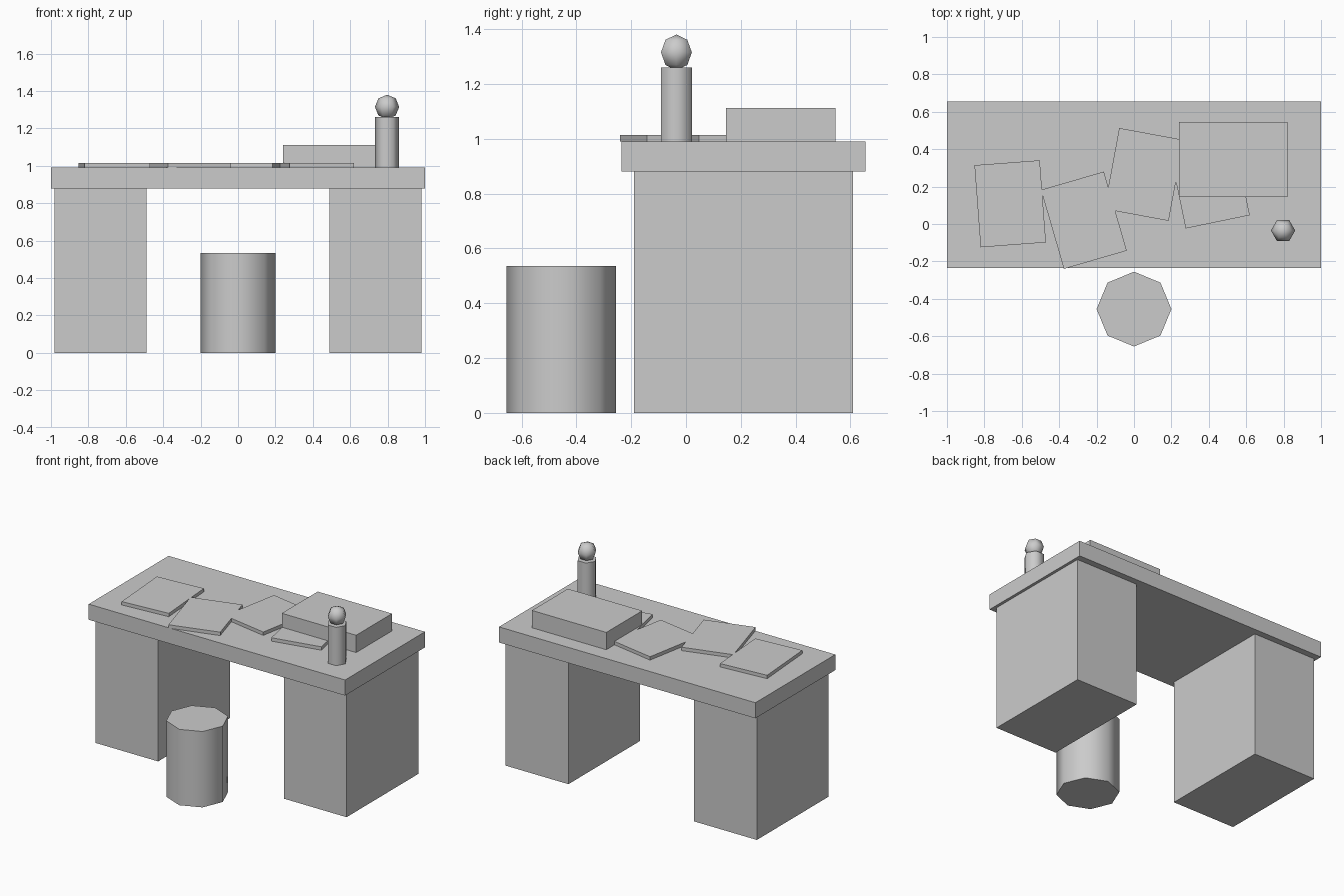
import bpy
from math import radians

if "Cube" in bpy.data.objects:
    bpy.data.objects.remove(bpy.data.objects["Cube"])


def box(name, centre, size, turn=0):
    bpy.ops.mesh.primitive_cube_add(size=1, location=centre)
    ob = bpy.context.object
    ob.name = name
    ob.scale = size
    bpy.ops.object.transform_apply(location=False, rotation=False, scale=True)
    ob.rotation_euler.z = radians(turn)
    return ob


def smooth(name):
    ob = bpy.context.object
    ob.name = name
    ob.rotation_euler.z = radians(90)  # puts a corner on the x axis
    bpy.ops.object.shade_smooth_by_angle(angle=radians(70))
    return ob


def cylinder(name, x, y, z0, z1, radius, sides):
    bpy.ops.mesh.primitive_cylinder_add(vertices=sides, radius=radius, depth=z1 - z0,
                                        location=(x, y, (z0 + z1) / 2))
    return smooth(name)


TOP_Z = 0.99

# Desk: slab on two solid pedestals
box("desk_top", (0, 0.21, 0.935), (2, 0.89, 0.11))
for side, s in (("left", -1), ("right", 1)):
    box(side + "_pedestal", (s * 0.735, 0.21, 0.44), (0.49, 0.80, 0.88))

# Stool
cylinder("stool", 0, -0.455, 0, 0.535, 0.2, 8)

# Scattered sheets: x, y, turn in degrees
sheets = [(-0.662, 0.108, 4.3), (-0.268, 0.02, 16.2),
          (0.053, 0.265, -10.5), (0.403, 0.227, 11.7)]
for i, (x, y, turn) in enumerate(sheets, 1):
    box(f"paper_{i}", (x, y, TOP_Z + 0.012), (0.35, 0.44, 0.024), turn)

# Closed book
box("book", (0.53, 0.345, TOP_Z + 0.061), (0.58, 0.40, 0.122))

# Candle with a round flame
cylinder("candle", 0.797, -0.035, TOP_Z, 1.26, 0.065, 6)
bpy.ops.mesh.primitive_uv_sphere_add(segments=6, ring_count=4, radius=0.065,
                                     location=(0.797, -0.035, 1.315))
smooth("flame")
